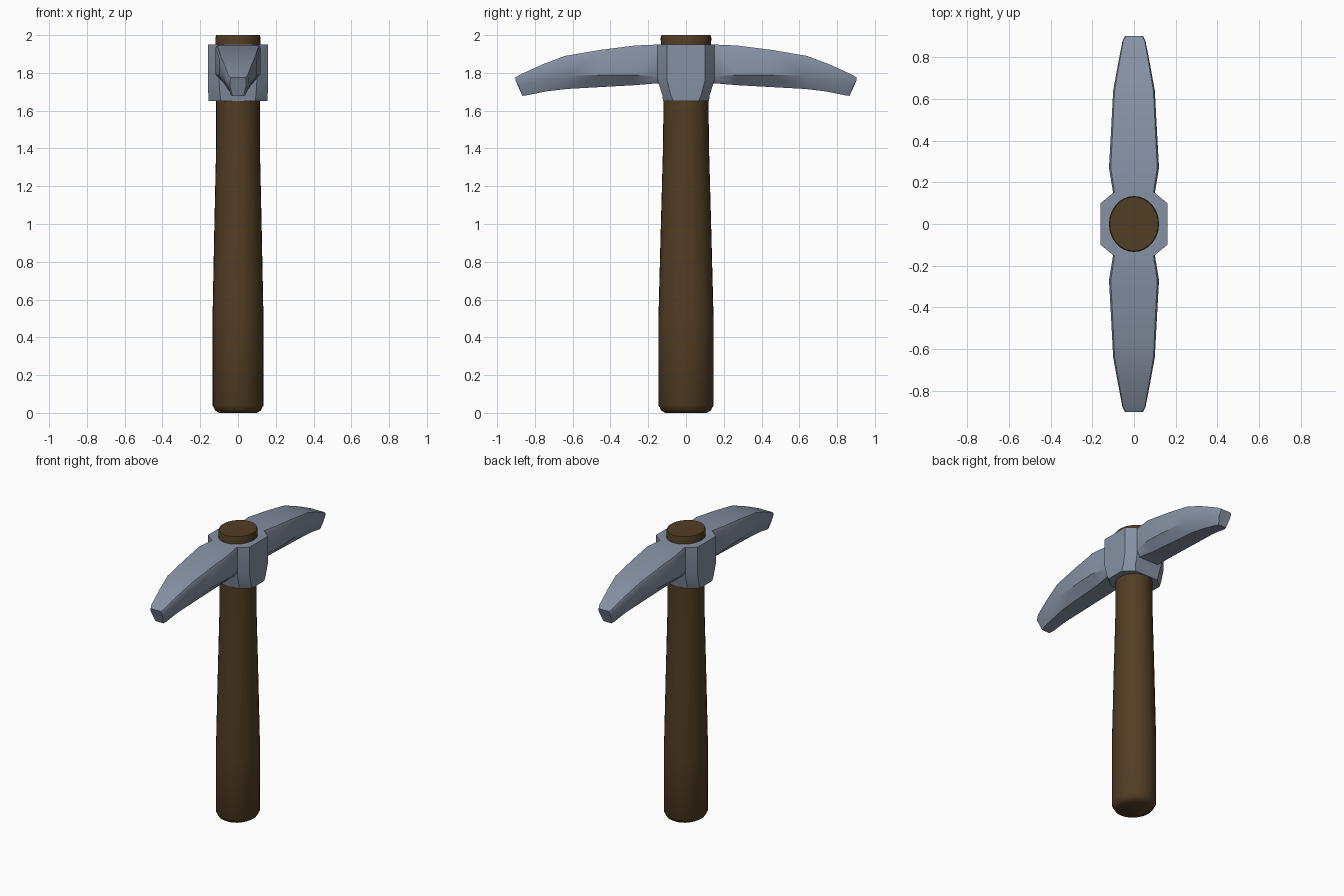
import bpy, bmesh, math

if "Cube" in bpy.data.objects:
    bpy.data.objects.remove(bpy.data.objects["Cube"])


def material(name, rgb):
    m = bpy.data.materials.new(name)
    m.diffuse_color = (*rgb, 1)
    m.use_nodes = True
    m.node_tree.nodes["Principled BSDF"].inputs["Base Color"].default_value = m.diffuse_color
    return m


steel = material("steel", (0.24, 0.285, 0.37))
wood = material("brown wood", (0.085, 0.048, 0.018))


def loft(name, rings, mat, angle):
    """Skin a list of equal-length closed rings and cap both ends."""
    bm = bmesh.new()
    loops = [[bm.verts.new(p) for p in r] for r in rings]
    n = len(loops[0])
    for a, b in zip(loops, loops[1:]):
        for i in range(n):
            j = (i + 1) % n
            bm.faces.new((a[i], a[j], b[j], b[i]))
    bm.faces.new(loops[0])
    bm.faces.new(loops[-1])
    bmesh.ops.recalc_face_normals(bm, faces=bm.faces)
    me = bpy.data.meshes.new(name)
    bm.to_mesh(me)
    bm.free()
    me.materials.append(mat)
    ob = bpy.data.objects.new(name, me)
    bpy.context.collection.objects.link(ob)
    bpy.ops.object.select_all(action='DESELECT')
    ob.select_set(True)
    bpy.context.view_layer.objects.active = ob
    bpy.ops.object.shade_smooth_by_angle(angle=math.radians(angle))
    return ob


# Handle: oval rings (z, x radius, y radius), rounded at the foot
profile = [(0, .10, .11), (.012, .12, .13), (.04, .135, .146), (.5, .135, .146),
           (1.0, .125, .133), (1.4, .116, .122), (1.65, .116, .119),
           (1.9, .119, .132), (1.985, .12, .134), (2.0, .116, .13)]
loft("handle", [[(rx * math.cos(t), ry * math.sin(t), z)
                 for t in [2 * math.pi * i / 32 for i in range(32)]]
                for z, rx, ry in profile], wood, 50)


# Collar: eight-sided block around the handle, drawn in at the bottom
def octagon(z, x1, y1, x2, y2):
    quarter = [(x1, y1), (x2, y2)]
    pts = quarter + [(-x, y) for x, y in quarter[::-1]]
    pts += [(-x, -y) for x, y in pts]
    return [(x, y, z) for x, y in pts]


loft("head_collar", [octagon(1.65, .155, .065, .09, .122),
                     octagon(1.68, .157, .08, .095, .125),
                     octagon(1.76, .16, .10, .10, .15),
                     octagon(1.95, .16, .10, .10, .15)], steel, 30)

# Arms: (y top, y bottom, half width, z top, z side edge, z bottom, keel half width)
sections = [(.10, .10, .10, 1.95, 1.78, 1.735, .08),
            (.15, .15, .10, 1.95, 1.78, 1.745, .075),
            (.27, .27, .12, 1.945, 1.79, 1.735, .065),
            (.45, .45, .11, 1.922, 1.79, 1.725, .06),
            (.64, .63, .10, 1.89, 1.785, 1.715, .055),
            (.76, .74, .078, 1.845, 1.765, 1.702, .045),
            (.88, .84, .055, 1.79, 1.735, 1.682, .038),
            (.903, .866, .042, 1.776, 1.73, 1.678, .03)]
for side, label in ((-1, "front_arm"), (1, "back_arm")):
    rings = []
    for yt, yb, w, zt, zs, zb, k in sections:
        ys = yb + (yt - yb) * (zs - zb) / (zt - zb)
        half = [(w * .93, yt, zt), (w, yt, zt - .015), (w, ys, zs), (k, yb, zb)]
        ring = half + [(-x, y, z) for x, y, z in half[::-1]]
        rings.append([(x, side * y, z) for x, y, z in ring])
    loft(label, rings, steel, 35)
